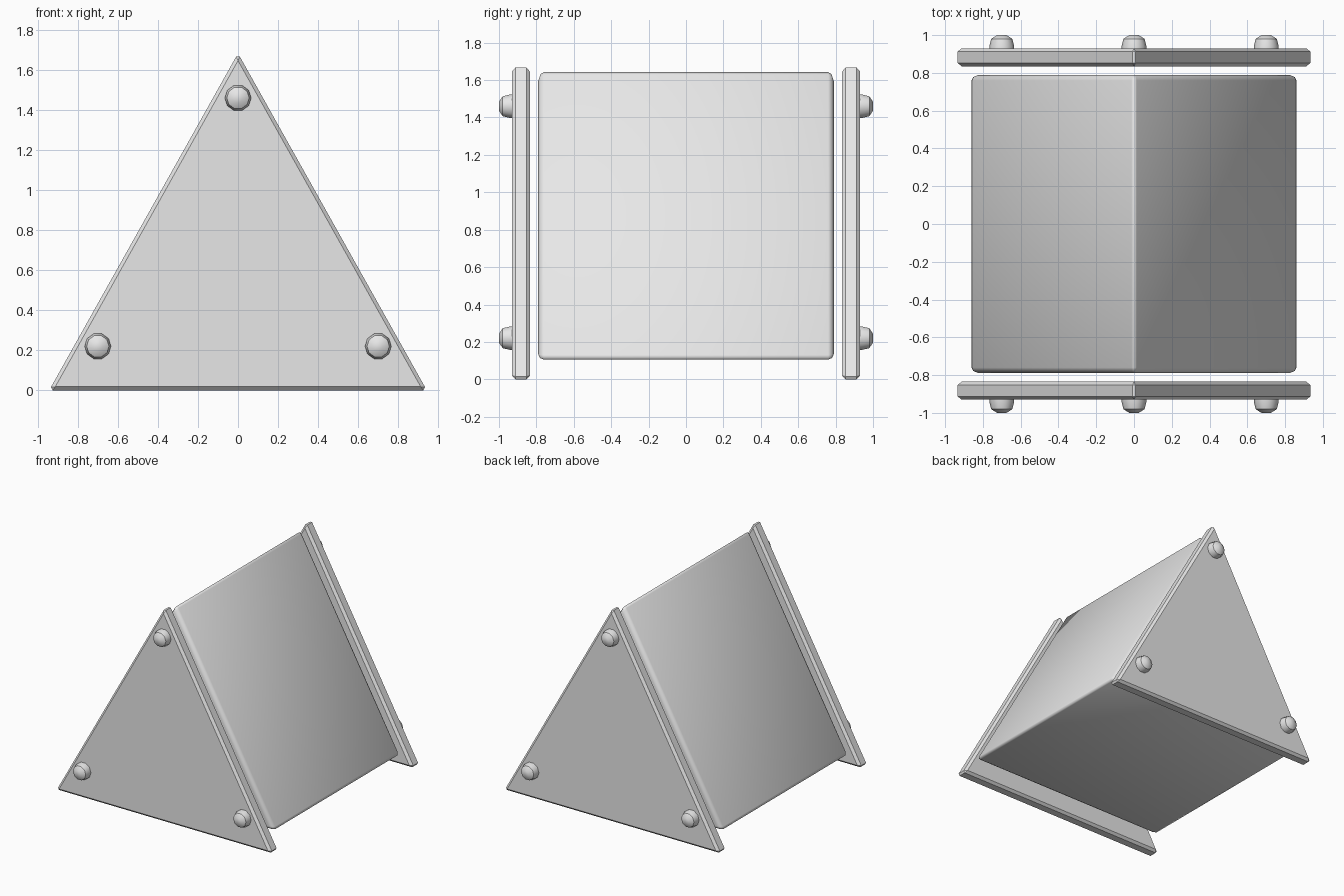
import bpy, bmesh, math
from mathutils import Matrix

cube = bpy.data.objects.get("Cube")
if cube:
    bpy.data.objects.remove(cube, do_unlink=True)

gray = bpy.data.materials.new("light_gray")
gray.use_nodes = True
color = (0.8, 0.8, 0.8, 1)
gray.diffuse_color = color
gray.node_tree.nodes["Principled BSDF"].inputs["Base Color"].default_value = color


def finish(name, bm, smooth=False):
    bmesh.ops.recalc_face_normals(bm, faces=bm.faces)
    mesh = bpy.data.meshes.new(name)
    bm.to_mesh(mesh)
    bm.free()
    mesh.materials.append(gray)
    for face in mesh.polygons:
        face.use_smooth = smooth
    obj = bpy.data.objects.new(name, mesh)
    bpy.context.collection.objects.link(obj)
    return obj


def prism(name, half, low, apex, y0, y1, bevel, segments=1, smooth=False):
    """Triangular prism along y with bevelled edges."""
    bm = bmesh.new()
    corners = [(-half, low), (half, low), (0, apex)]
    base = bm.faces.new([bm.verts.new((x, y0, z)) for x, z in corners])
    side = bmesh.ops.extrude_face_region(bm, geom=[base])["geom"]
    moved = [v for v in side if isinstance(v, bmesh.types.BMVert)]
    bmesh.ops.translate(bm, verts=moved, vec=(0, y1 - y0, 0))
    bmesh.ops.recalc_face_normals(bm, faces=bm.faces)
    bmesh.ops.bevel(bm, geom=bm.edges[:], offset=bevel, segments=segments,
                    profile=0.5, affect='EDGES')
    return finish(name, bm, smooth)


def bolt(name, x, z, side):
    """Tapered bolt head with a shallow crown, pointing along y."""
    bm = bmesh.new()
    sides = 10
    profile = [(0.066, 0.92), (0.066, 0.94), (0.056, 0.98), (0.025, 1.0)]
    rings = [[bm.verts.new((x + r * math.cos(math.tau * i / sides), side * y,
                            z + r * math.sin(math.tau * i / sides)))
              for i in range(sides)] for r, y in profile]
    for a, b in zip(rings, rings[1:]):
        for i in range(sides):
            j = (i + 1) % sides
            bm.faces.new((a[i], a[j], b[j], b[i]))
    bm.faces.new(rings[0])
    bm.faces.new(rings[-1])
    obj = finish(name, bm)
    bpy.ops.object.select_all(action='DESELECT')
    obj.select_set(True)
    bpy.context.view_layer.objects.active = obj
    bpy.ops.object.shade_smooth_by_angle(angle=math.radians(40))


# Central wedge body
prism("body", 0.872, 0.105, 1.656, -0.79, 0.79, 0.03, 2, True)

# End plates with three bolts each
for end, side in (("front", -1), ("back", 1)):
    prism(end + "_plate", 0.943, 0, 1.683, side * 0.835, side * 0.93, 0.018)
    for spot, x, z in (("top", 0, 1.46), ("left", 0.7, 0.22), ("right", -0.7, 0.22)):
        bolt(f"{end}_{spot}_bolt", x, z, side)
